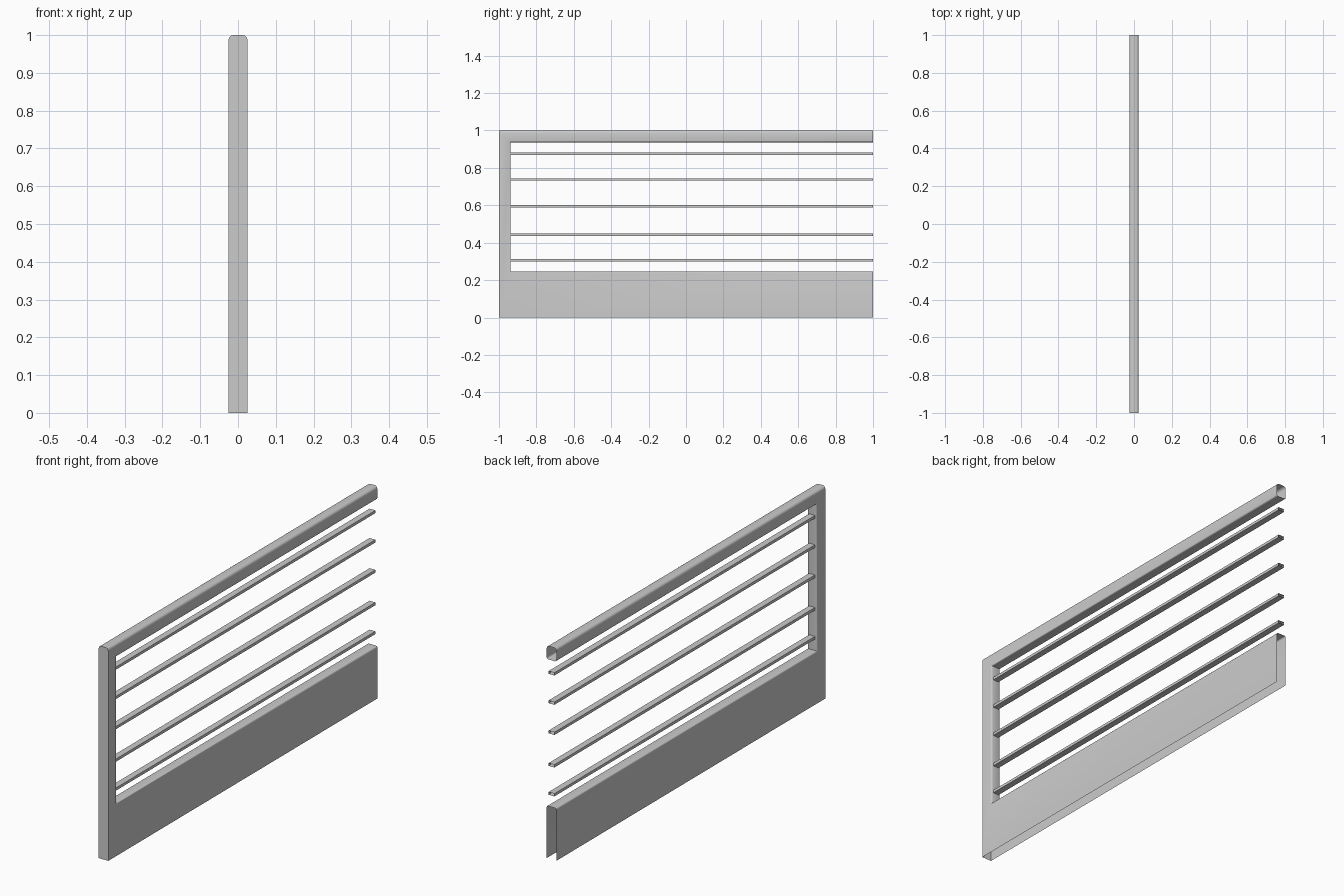
import bpy, bmesh, math

if "Cube" in bpy.data.objects:
    bpy.data.objects.remove(bpy.data.objects["Cube"])

W = 0.025            # half thickness of the panel
IN_Y, LOW, HIGH = -0.937, 0.247, 0.937   # opening limits


def finish(bm, name):
    me = bpy.data.meshes.new(name)
    bm.to_mesh(me)
    bm.free()
    ob = bpy.data.objects.new(name, me)
    bpy.context.collection.objects.link(ob)
    return ob


# C-shaped shell: solid base panel, end post and top rail in one piece
bm = bmesh.new()
outline = [(-1, 0), (1, 0), (1, LOW), (IN_Y, LOW), (IN_Y, HIGH), (1, HIGH), (1, 1), (-1, 1)]
face = bm.faces.new([bm.verts.new((-W, y, z)) for y, z in outline])
ext = bmesh.ops.extrude_face_region(bm, geom=[face], use_keep_orig=True)
bmesh.ops.translate(bm, vec=(2 * W, 0, 0),
                    verts=[v for v in ext["geom"] if isinstance(v, bmesh.types.BMVert)])
bmesh.ops.recalc_face_normals(bm, faces=bm.faces[:])


def bevel(test, size, segs):
    edges = [e for e in bm.edges
             if abs(e.verts[0].co.x - e.verts[1].co.x) < 1e-5 and all(test(v.co) for v in e.verts)]
    bmesh.ops.bevel(bm, geom=edges, offset=size, segments=segs, profile=0.5, affect='EDGES')


# rounded hand rail edges, then softer edges around the opening
bevel(lambda c: c.z > 0.999, 0.013, 4)
bevel(lambda c: LOW - 1e-4 < c.z < HIGH + 1e-4 and
      (c.y < IN_Y + 1e-4 or c.y > 0.999), 0.007, 3)

# the underside and the far end are left open
bm.normal_update()
ends = [f for f in bm.faces
        if all(v.co.z < 1e-4 for v in f.verts) or all(v.co.y > 0.9999 for v in f.verts)]
bmesh.ops.delete(bm, geom=ends, context='FACES')
shell = finish(bm, "railing_frame")
bpy.context.view_layer.objects.active = shell
shell.select_set(True)
bpy.ops.object.shade_smooth_by_angle(angle=math.radians(35))

# thin horizontal bars, open at both ends
for i, z in enumerate((0.307, 0.443, 0.596, 0.738, 0.876)):
    bm = bmesh.new()
    bmesh.ops.create_cube(bm, size=1)
    bmesh.ops.scale(bm, vec=(0.03, 1 - IN_Y, 0.013), verts=bm.verts[:])
    bmesh.ops.translate(bm, vec=(0, (1 + IN_Y) / 2, z), verts=bm.verts[:])
    bm.normal_update()
    bmesh.ops.delete(bm, geom=[f for f in bm.faces if abs(f.normal.y) > 0.9], context='FACES')
    finish(bm, f"horizontal_bar_{i + 1}")
